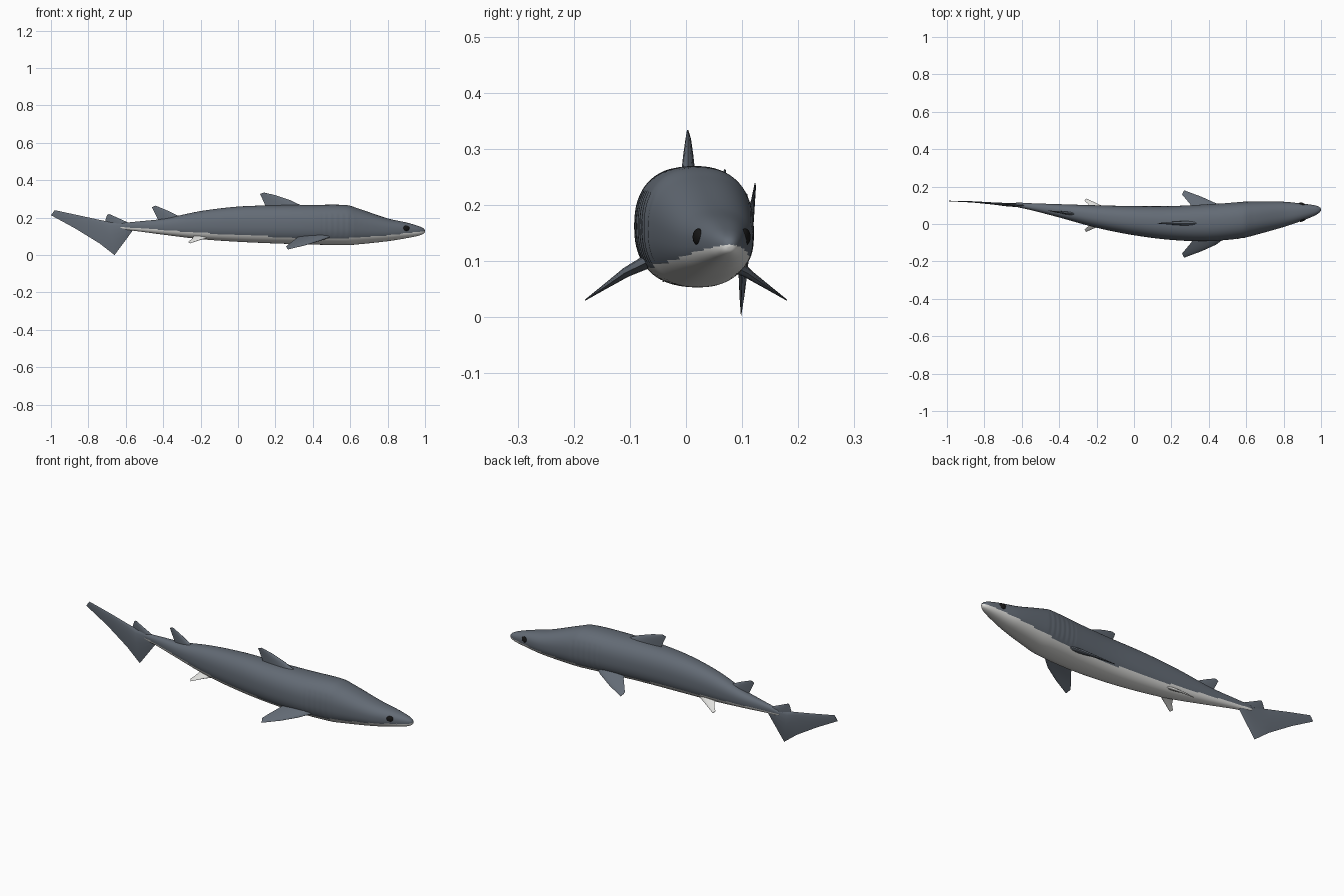
import bpy, bmesh, math
from mathutils import Vector


def material(name, rgb):
    m = bpy.data.materials.new(name)
    m.diffuse_color = (*rgb, 1)
    return m


GREY = material("slate_grey", (0.125, 0.147, 0.178))
WHITE = material("belly_white", (0.74, 0.74, 0.72))
BLACK = material("eye_black", (0.008, 0.008, 0.008))

# body stations: x, top z, bottom z, left y, right y, belly colour line z
ROWS = [
    (-0.645, 0.156, 0.148, 0.107, 0.099, 0.151), (-0.63, 0.168, 0.138, 0.114, 0.092, 0.150),
    (-0.55, 0.178, 0.129, 0.111, 0.074, 0.145), (-0.40, 0.194, 0.109, 0.106, 0.035, 0.134),
    (-0.20, 0.235, 0.085, 0.100, -0.020, 0.119), (0.00, 0.259, 0.071, 0.096, -0.060, 0.107),
    (0.20, 0.266, 0.062, 0.096, -0.085, 0.098), (0.40, 0.268, 0.056, 0.106, -0.092, 0.092),
    (0.58, 0.267, 0.053, 0.119, -0.076, 0.091), (0.64, 0.250, 0.057, 0.121, -0.061, 0.094),
    (0.80, 0.196, 0.074, 0.119, -0.016, 0.106), (0.90, 0.174, 0.090, 0.109, 0.018, 0.117),
    (0.96, 0.157, 0.102, 0.101, 0.042, 0.123), (0.985, 0.147, 0.110, 0.094, 0.056, 0.126),
    (0.997, 0.138, 0.118, 0.086, 0.067, 0.128), (1.0, 0.130, 0.126, 0.079, 0.075, 0.129)]


def station(x):
    """Smoothly interpolated body row at x."""
    i = max(k for k in range(len(ROWS) - 1) if ROWS[k][0] <= x or k == 0)

    def slope(k, c):
        a, b = ROWS[max(k - 1, 0)], ROWS[min(k + 1, len(ROWS) - 1)]
        return (b[c] - a[c]) / (b[0] - a[0])
    p, q = ROWS[i], ROWS[i + 1]
    d = q[0] - p[0]
    t = (x - p[0]) / d
    out = []
    for c in range(1, 6):
        out.append((2*t**3 - 3*t*t + 1) * p[c] + (t**3 - 2*t*t + t) * d * slope(i, c)
                   + (3*t*t - 2*t**3) * q[c] + (t**3 - t*t) * d * slope(i + 1, c))
    return out


def finish(bm, name, mats, angle=40):
    bmesh.ops.recalc_face_normals(bm, faces=bm.faces)
    me = bpy.data.meshes.new(name)
    bm.to_mesh(me)
    bm.free()
    for m in mats:
        me.materials.append(m)
    ob = bpy.data.objects.new(name, me)
    bpy.context.collection.objects.link(ob)
    bpy.ops.object.select_all(action='DESELECT')
    ob.select_set(True)
    bpy.context.view_layer.objects.active = ob
    bpy.ops.object.shade_smooth_by_angle(angle=math.radians(angle))
    return ob


def loft(bm, rings):
    vs = [[bm.verts.new(p) for p in r] for r in rings]
    n = len(vs[0])
    for a, b in zip(vs, vs[1:]):
        for j in range(n):
            bm.faces.new((a[j], a[(j + 1) % n], b[(j + 1) % n], b[j]))
    bm.faces.new(vs[0])
    bm.faces.new(vs[-1])


def spow(v, e):
    return math.copysign(abs(v) ** e, v)


# body: lofted rounded sections along a bent spine, with gill grooves
SEG, E = 64, 2 / 2.35
xs = [-0.645 + 1.625 * i / 210 for i in range(211)] + [0.986, 0.991, 0.995, 0.998, 0.9995, 1.0]
rings = []
for x in xs:
    zt, zb, yl, yr, _ = station(x)
    ring = []
    for j in range(SEG):
        a = 2 * math.pi * j / SEG
        u, v = spow(math.cos(a), E), spow(math.sin(a), E)
        g = 1.0
        if 0.45 < x < 0.61 and abs(v) < 0.6:
            g -= 0.025 * max(0, math.cos(2 * math.pi * (x - 0.45) / 0.031)) ** 2
        ring.append((x, (yl + yr) / 2 + g * u * (yl - yr) / 2, (zt + zb) / 2 + v * (zt - zb) / 2))
    rings.append(ring)
bm = bmesh.new()
loft(bm, rings)
for f in bm.faces:
    c = f.calc_center_median()
    f.material_index = int(c.z < station(c.x)[4])
finish(bm, "body", [GREY, WHITE], 50)


def fin(name, sections, normal, mat):
    """Loft lens-shaped sections given as (leading point, trailing point, thickness)."""
    n = Vector(normal).normalized()
    rings = []
    for lead, trail, th in sections:
        lead, trail = Vector(lead), Vector(trail)
        ts = [0, 0.04, 0.12, 0.25, 0.4, 0.6, 0.8, 1]
        half = [th * 1.3 * math.sqrt(t) * (1 - t) for t in ts]
        mid = [lead.lerp(trail, t) for t in ts]
        up = [m + n * h for m, h in zip(mid, half)]
        dn = [m - n * h for m, h in zip(mid[1:-1], half[1:-1])]
        rings.append(up + dn[::-1])
    bm = bmesh.new()
    loft(bm, rings)
    return finish(bm, name, [mat], 35)


# dorsal fins
fin("dorsal_fin", [((0.36, 0.004, 0.255), (0.15, 0.004, 0.255), 0.026),
                   ((0.28, 0.004, 0.293), (0.137, 0.004, 0.285), 0.018),
                   ((0.20, 0.004, 0.320), (0.125, 0.004, 0.312), 0.010),
                   ((0.14, 0.003, 0.334), (0.118, 0.003, 0.327), 0.003)], (0, 1, 0), GREY)
fin("rear_dorsal_fin", [((-0.29, 0.050, 0.195), (-0.425, 0.067, 0.185), 0.018),
                        ((-0.38, 0.061, 0.239), (-0.445, 0.069, 0.225), 0.010),
                        ((-0.44, 0.069, 0.264), (-0.46, 0.071, 0.256), 0.003)], (0.12, 1, 0), GREY)

# tail fin and the small lobe above it
fin("tail_fin", [((-0.56, 0.098, 0.168), (-0.565, 0.098, 0.128), 0.022),
                 ((-0.69, 0.106, 0.178), (-0.66, 0.098, 0.0), 0.018),
                 ((-0.74, 0.110, 0.188), (-0.74, 0.106, 0.062), 0.012),
                 ((-0.85, 0.118, 0.212), (-0.87, 0.118, 0.142), 0.007),
                 ((-0.98, 0.123, 0.240), (-1.0, 0.123, 0.213), 0.003)], (0.06, 1, 0), GREY)
fin("tail_upper_lobe", [((-0.56, 0.098, 0.162), (-0.70, 0.108, 0.165), 0.014),
                        ((-0.63, 0.103, 0.193), (-0.71, 0.108, 0.185), 0.010),
                        ((-0.69, 0.108, 0.220), (-0.70, 0.108, 0.214), 0.003)], (0.06, 1, 0), GREY)

# paired fins and eyes
for side, s in (("left", 1), ("right", -1)):
    fin(side + "_pectoral_fin", [((0.50, s * 0.065, 0.100), (0.33, s * 0.06, 0.105), 0.026),
                                 ((0.44, s * 0.110, 0.078), (0.305, s * 0.100, 0.084), 0.018),
                                 ((0.36, s * 0.146, 0.053), (0.28, s * 0.130, 0.065), 0.010),
                                 ((0.268, s * 0.180, 0.030), (0.257, s * 0.158, 0.046), 0.003)],
        (0, s * 0.5, 0.86), GREY)
    c = 0.047
    fin(side + "_pelvic_fin", [((-0.13, c + s * 0.03, 0.100), (-0.23, c + s * 0.03, 0.110), 0.016),
                               ((-0.20, c + s * 0.064, 0.082), (-0.245, c + s * 0.06, 0.089), 0.009),
                               ((-0.255, c + s * 0.089, 0.063), (-0.265, c + s * 0.077, 0.070), 0.003)],
        (0, s * 0.5, 0.86), WHITE)
    bpy.ops.mesh.primitive_uv_sphere_add(segments=24, ring_count=14, radius=1,
                                         location=(0.90, 0.0635 + s * 0.042, 0.143))
    eye = bpy.context.object
    eye.name = side + "_eye"
    eye.scale = (0.018, 0.008, 0.015)
    eye.rotation_euler = (0, 0, -s * 0.35)
    eye.data.materials.append(BLACK)
    bpy.ops.object.shade_smooth()
